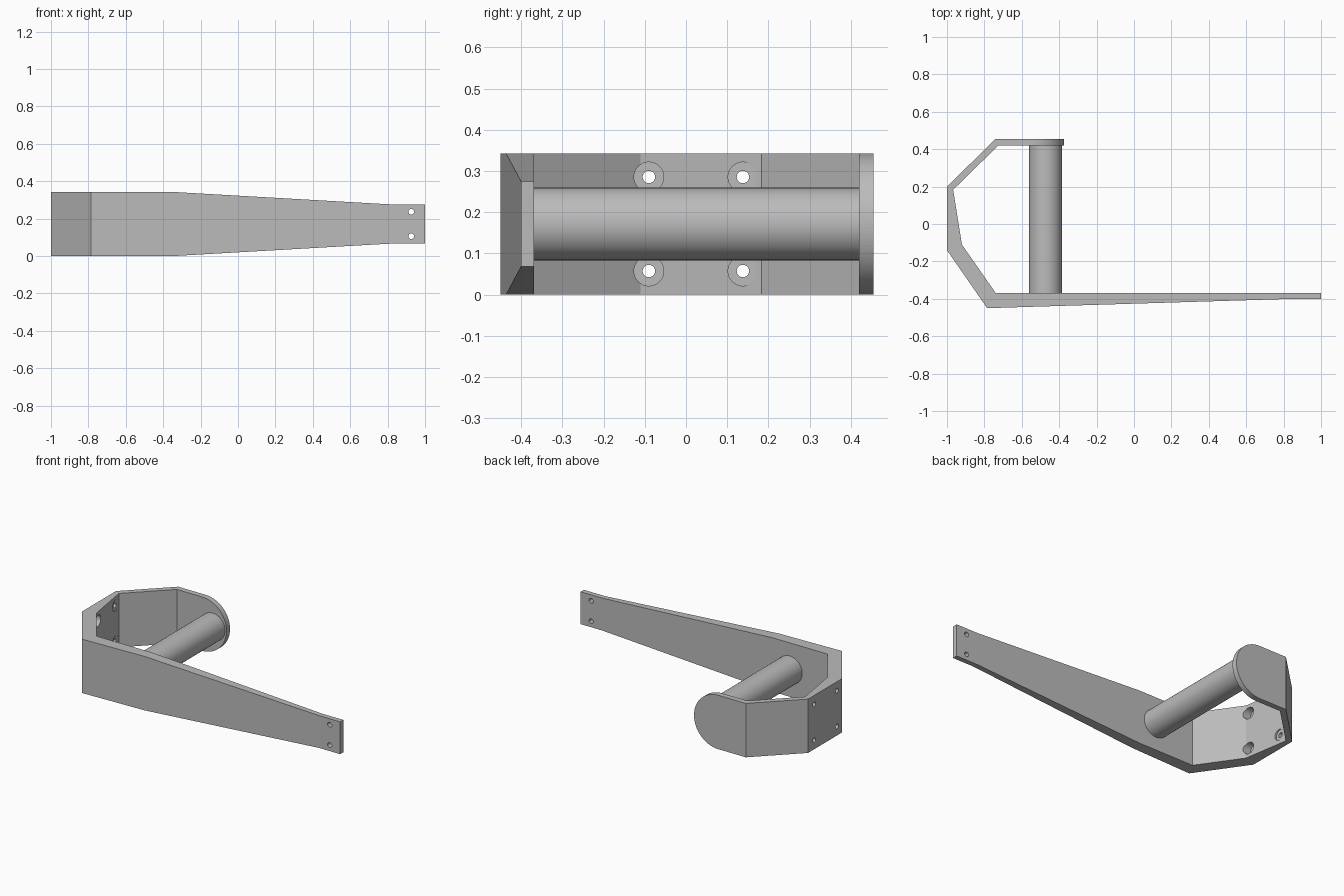
import bpy, bmesh, math
from mathutils import Vector

cube = bpy.data.objects.get("Cube")
if cube:
    bpy.data.objects.remove(cube, do_unlink=True)

HEIGHT = 0.343
MID = HEIGHT / 2

grey = bpy.data.materials.new("plain grey")
grey.use_nodes = True
grey.diffuse_color = (0.5, 0.5, 0.5, 1)
grey.node_tree.nodes["Principled BSDF"].inputs["Base Color"].default_value = (0.5, 0.5, 0.5, 1)


def prism(name, outline, axis, lo, hi):
    """Extrude a closed outline along an axis: (x, y) along z, (x, z) along y, (y, z) along x."""
    def place(p, h):
        return {"z": (p[0], p[1], h), "y": (p[0], h, p[1]), "x": (h, p[0], p[1])}[axis]
    bm = bmesh.new()
    face = bm.faces.new([bm.verts.new(place(p, lo)) for p in outline])
    moved = bmesh.ops.extrude_face_region(bm, geom=[face])["geom"]
    shift = Vector(place((0, 0), hi - lo))
    bmesh.ops.translate(bm, vec=shift, verts=[v for v in moved if isinstance(v, bmesh.types.BMVert)])
    bmesh.ops.recalc_face_normals(bm, faces=bm.faces)
    mesh = bpy.data.meshes.new(name)
    bm.to_mesh(mesh)
    bm.free()
    mesh.materials.append(grey)
    obj = bpy.data.objects.new(name, mesh)
    bpy.context.collection.objects.link(obj)
    return obj


def arc(cx, cy, r, start, end, steps):
    angles = [math.radians(start + (end - start) * i / steps) for i in range(steps + 1)]
    return [(cx + r * math.cos(a), cy + r * math.sin(a)) for a in angles]


def circle(cx, cy, r, steps=48):
    return arc(cx, cy, r, 0, 360, steps)[:-1]


def select_only(obj):
    bpy.ops.object.select_all(action="DESELECT")
    obj.select_set(True)
    bpy.context.view_layer.objects.active = obj


def cut(target, cutter):
    cutter.hide_render = True
    mod = target.modifiers.new("cut", "BOOLEAN")
    mod.operation = "DIFFERENCE"
    mod.solver = "EXACT"
    mod.object = cutter
    select_only(target)
    bpy.ops.object.modifier_apply(modifier=mod.name)
    bpy.data.objects.remove(cutter, do_unlink=True)


# Bent bracket: back plate, mounting wall and long arm in one strip
bracket = prism("bracket", [
    (-0.375, 0.455), (-0.74, 0.455), (-1, 0.2), (-1, -0.14), (-0.785, -0.45),
    (0.85, -0.4), (1, -0.4), (1, -0.368), (-0.74, -0.368), (-0.92, -0.11),
    (-0.967, 0.183), (-0.725, 0.42), (-0.375, 0.42)], "z", 0, HEIGHT)

# Taper of the arm and rounded end of the back plate, mirrored top and bottom
end_x = -0.375 - MID
for side in (-1, 1):
    def z(h):
        return MID + side * h
    cut(bracket, prism("arm_taper", [
        (-0.35, z(MID)), (0.85, z(0.103)), (1.1, z(0.103)), (1.1, z(0.3)), (-0.35, z(0.3))],
        "y", -0.6, -0.2))
    rounding = arc(end_x, MID, MID, side * 90, 0, 32)
    cut(bracket, prism("plate_rounding", rounding + [
        (-0.3, MID), (-0.3, z(0.3)), (end_x, z(0.3))], "y", 0.35, 0.6))

# Screw holes: counterbored in the mounting wall, plain at the arm tip
for side in (-1, 1):
    for y in (-0.09, 0.138):
        hole_z = MID + side * 0.114
        cut(bracket, prism("wall_hole", circle(y, hole_z, 0.015), "x", -1.1, -0.8))
        cut(bracket, prism("counterbore", circle(y, hole_z, 0.036), "x", -0.965, -0.85))
    cut(bracket, prism("tip_hole", circle(0.926, MID + side * 0.065, 0.015), "y", -0.6, -0.2))

# Round bar between the arm and the back plate
bar = prism("round_bar", circle(-0.473, MID, 0.088, 64), "y", -0.372, 0.425)
select_only(bar)
bpy.ops.object.shade_smooth_by_angle(angle=math.radians(30))
